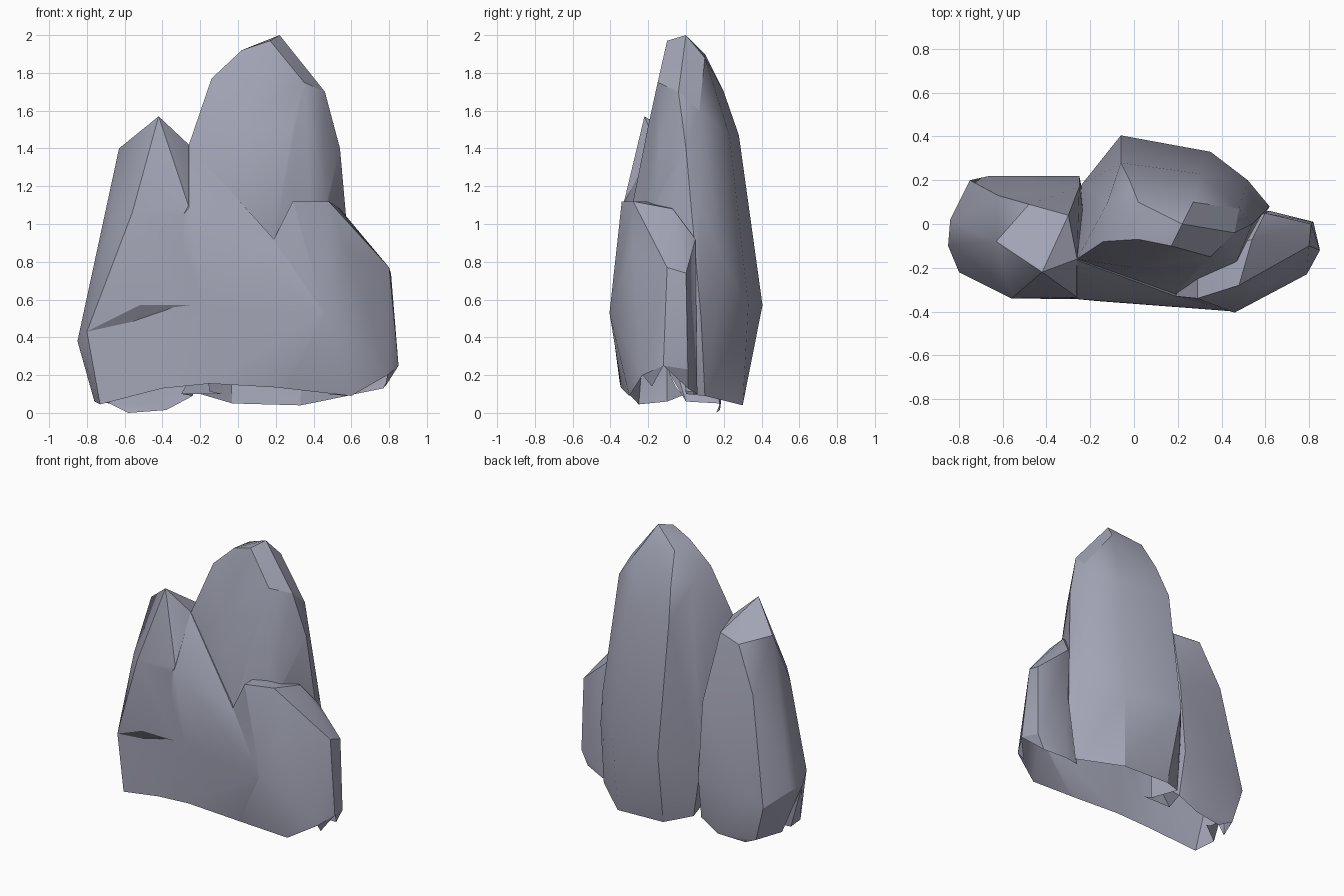
import bpy, bmesh, math

stone = bpy.data.materials.new("grey_stone")
stone.diffuse_color = (0.36, 0.37, 0.46, 1)


def rock(name, corners):
    """Chiselled boulder: convex hull around a few corner points."""
    bm = bmesh.new()
    for c in corners:
        bm.verts.new(c)
    res = bmesh.ops.convex_hull(bm, input=bm.verts[:])
    junk = {g for g in res["geom_interior"] + res["geom_unused"]
            if isinstance(g, bmesh.types.BMVert)}
    bmesh.ops.delete(bm, geom=list(junk), context='VERTS')
    bmesh.ops.recalc_face_normals(bm, faces=bm.faces[:])
    mesh = bpy.data.meshes.new(name)
    bm.to_mesh(mesh)
    bm.free()
    mesh.materials.append(stone)
    obj = bpy.data.objects.new(name, mesh)
    bpy.context.collection.objects.link(obj)
    return obj


# Tall central spire
tall = rock("tall_rock", [
    (.22, 0, 2), (.17, -.1, 1.97), (.02, -.07, 1.92), (-.14, -.08, 1.77),
    (.02, .1, 1.9), (.27, .1, 1.88), (.35, -.15, 1.75), (.46, -.04, 1.7),
    (-.12, .1, 1.7), (-.02, .2, 1.7), (.48, .07, 1.6),
    (0, -.2, 1.52), (.29, -.2, 1.52), (-.2, -.12, 1.58), (-.26, -.16, 1.42),
    (.45, -.14, 1.4), (.54, 0, 1.4), (-.06, .28, 1.47), (.3, .23, 1.47),
    (.19, -.32, .92), (.47, -.17, 1.12), (.55, .07, 1.1), (.52, .2, .8),
    (-.06, .405, .57), (.35, .33, .57), (.62, .08, .5), (-.24, .18, .45),
    (-.2, .2, .1), (-.03, .3, .05), (.33, .3, .04), (.58, .1, .09),
    (-.1, -.2, .13), (.25, -.2, .12)])

# Pointed rock on the left, overhanging the front slab
left = rock("left_rock", [
    (-.42, -.22, 1.57), (-.63, -.08, 1.4), (-.48, .09, 1.36), (-.26, -.16, 1.42),
    (-.3, .04, 1.38), (-.56, -.34, 1.06), (-.26, -.335, 1.09), (-.67, -.22, 1.04),
    (-.68, -.05, 1.04), (-.62, .13, 1.05), (-.25, .17, .92),
    (-.52, -.34, .57), (-.17, -.345, .57), (-.8, -.22, .43), (-.85, -.1, .38),
    (-.84, .02, .38), (-.75, .2, .3), (-.66, .22, .35), (-.25, .22, .4),
    (-.76, 0, .06), (-.68, .18, .05), (-.58, .16, 0), (-.38, .18, .015),
    (-.24, .17, .09), (-.3, 0, .1)])

# Broad slab across the front
slab = rock("front_slab", [
    (-.8, -.22, .43), (-.85, -.1, .38), (-.73, -.25, .045), (-.76, -.1, .06),
    (-.4, -.33, .13), (-.15, -.35, .155), (.2, -.345, .135), (.6, -.3, .09),
    (.46, -.4, .53), (.19, -.33, .92), (-.26, -.343, 1.085), (-.17, -.352, .57),
    (-.26, -.165, 1.42), (.2, -.1, .9), (-.6, 0, .1), (-.05, 0, .1),
    (.3, 0, .1), (.62, 0, .1)])

# Low rock on the right with a flat ledge
right = rock("right_rock", [
    (.29, -.34, 1.12), (.48, -.28, 1.12), (.29, -.15, 1.12), (.54, -.07, 1.08),
    (.19, -.33, .92), (.58, -.28, .86), (.46, -.405, .53), (.6, .05, .92),
    (.8, -.1, .77), (.81, 0, .74), (.85, -.12, .25), (.82, .01, .23),
    (.79, -.23, .2), (.78, -.18, .14), (.77, .01, .13), (.6, -.3, .09),
    (.62, .06, .1), (.25, -.34, .13), (.3, 0, .1)])

# Fuse the rocks into one shell
bpy.context.view_layer.objects.active = tall
tall.select_set(True)
for other in (left, slab, right):
    mod = tall.modifiers.new("fuse", 'BOOLEAN')
    mod.operation, mod.solver, mod.object = 'UNION', 'EXACT', other
    bpy.ops.object.modifier_apply(modifier=mod.name)
    bpy.data.objects.remove(other)
tall.name = "rock_cluster"

# Leave the underside open
bm = bmesh.new()
bm.from_mesh(tall.data)
bmesh.ops.remove_doubles(bm, verts=bm.verts[:], dist=.004)
bm.normal_update()
under = [f for f in bm.faces
         if f.normal.z < -.5 and f.calc_center_median().z < .2]
bmesh.ops.delete(bm, geom=under, context='FACES')
bm.to_mesh(tall.data)
bm.free()
bpy.ops.object.shade_smooth_by_angle(angle=math.radians(25))
